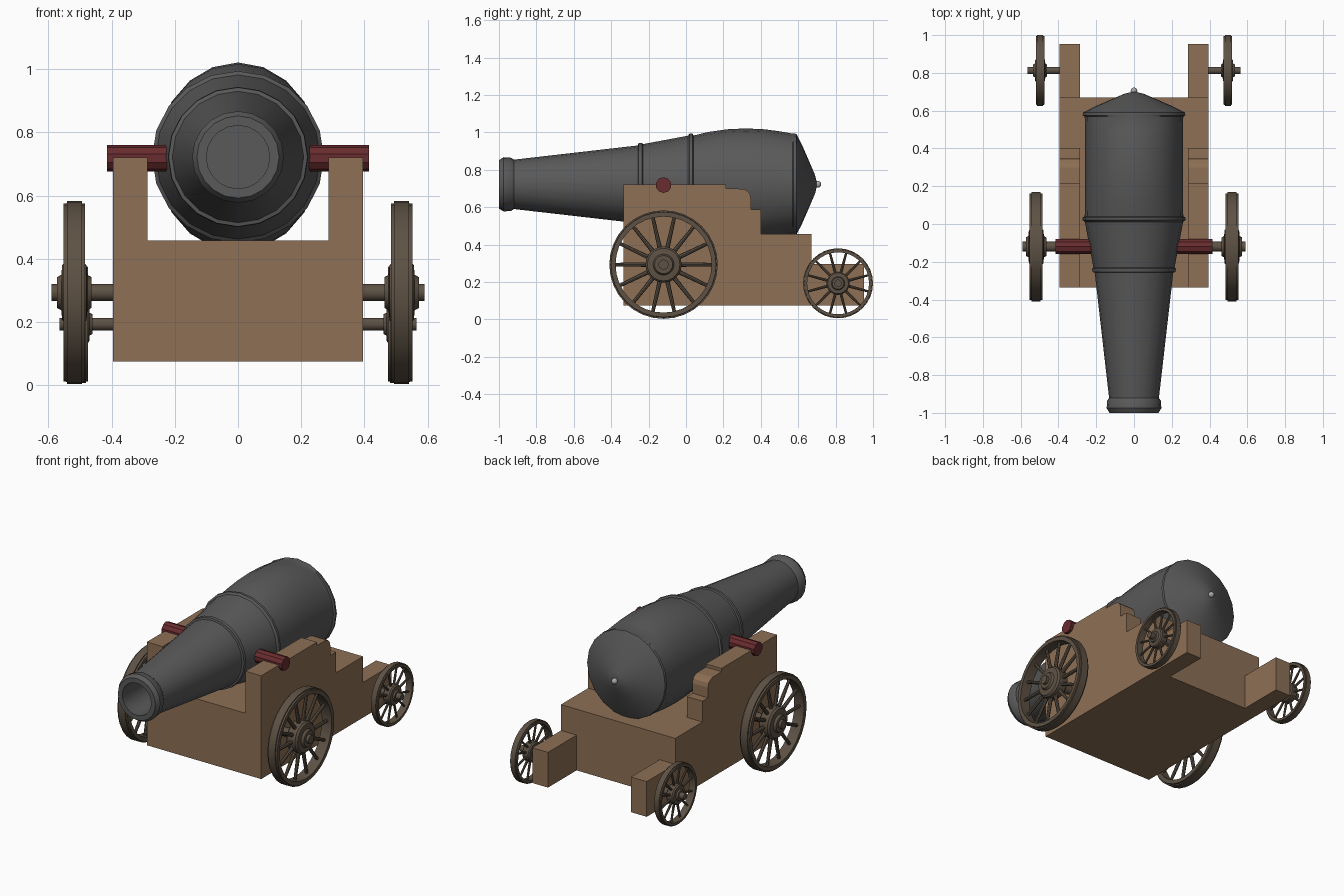
import bpy, bmesh
from math import sin, cos, pi, radians
from mathutils import Matrix, Vector

if "Cube" in bpy.data.objects:
    bpy.data.objects.remove(bpy.data.objects["Cube"])


def material(name, rgb):
    m = bpy.data.materials.new(name)
    m.diffuse_color = (*rgb, 1)
    m.use_nodes = True
    m.node_tree.nodes["Principled BSDF"].inputs["Base Color"].default_value = m.diffuse_color
    return m


IRON = material("dark_iron", (0.1, 0.1, 0.1))
WOOD = material("carriage_wood", (0.27, 0.16, 0.09))
WHEEL = material("wheel_wood", (0.11, 0.083, 0.058))
RED = material("dark_red", (0.14, 0.025, 0.028))


def finish(bm, name, mat, smooth=True):
    bmesh.ops.remove_doubles(bm, verts=bm.verts, dist=1e-5)
    bmesh.ops.recalc_face_normals(bm, faces=bm.faces)
    me = bpy.data.meshes.new(name)
    bm.to_mesh(me)
    bm.free()
    ob = bpy.data.objects.new(name, me)
    bpy.context.collection.objects.link(ob)
    me.materials.append(mat)
    if smooth:
        bpy.ops.object.select_all(action='DESELECT')
        ob.select_set(True)
        bpy.context.view_layer.objects.active = ob
        bpy.ops.object.shade_smooth_by_angle(angle=radians(30))
    return ob


def lathe(bm, profile, sides, axis, center=(0, 0, 0), closed=False):
    """Turn (position along axis, radius) points around the x or y axis."""
    rings = []
    for a, r in profile:
        ring = []
        for i in range(sides):
            t = 2 * pi * i / sides
            p = (a, r * sin(t), r * cos(t)) if axis == 'x' else (r * sin(t), a, r * cos(t))
            ring.append(bm.verts.new(Vector(p) + Vector(center)))
        rings.append(ring)
    pairs = list(zip(rings, rings[1:])) + ([(rings[-1], rings[0])] if closed else [])
    for r0, r1 in pairs:
        for i in range(sides):
            j = (i + 1) % sides
            bm.faces.new((r0[i], r0[j], r1[j], r1[i]))


def extrude_x(name, outline, x0, x1):
    """Extrude a (y, z) outline along x."""
    bm = bmesh.new()
    a = [bm.verts.new((x0, y, z)) for y, z in outline]
    b = [bm.verts.new((x1, y, z)) for y, z in outline]
    bm.faces.new(a)
    bm.faces.new(b[::-1])
    for i in range(len(a)):
        j = (i + 1) % len(a)
        bm.faces.new((a[i], a[j], b[j], b[i]))
    return finish(bm, name, WOOD, False)


# Barrel: bore, muzzle collar, taper, two rings, breech and rear cone
bm = bmesh.new()
lathe(bm, [(-0.78, 0), (-0.78, 0.1), (-1, 0.1), (-1, 0.13), (-0.975, 0.145), (-0.935, 0.142),
           (-0.92, 0.132), (-0.257, 0.208), (-0.254, 0.22), (-0.235, 0.222), (-0.23, 0.215),
           (0.01, 0.26), (0.02, 0.272), (0.035, 0.272), (0.04, 0.261), (0.12, 0.259),
           (0.22, 0.259), (0.32, 0.259), (0.42, 0.259), (0.5, 0.259), (0.57, 0.261),
           (0.575, 0.272), (0.59, 0.27), (0.62, 0.212), (0.66, 0.12), (0.69, 0.05), (0.702, 0)],
      20, 'y', (0, 0, 0.722))
# the breech swells vertically only
for v in bm.verts:
    if 0.04 < v.co.y < 0.57:
        k = 1 + 0.155 * max(0, 1 - ((v.co.y - 0.32) / 0.29) ** 2)
        v.co.z = 0.722 + (v.co.z - 0.722) * k
finish(bm, "barrel", IRON)

# Small knob on the rear
bm = bmesh.new()
bmesh.ops.create_uvsphere(bm, u_segments=12, v_segments=8, radius=0.018,
                          matrix=Matrix.Translation((0, 0.705, 0.722)))
finish(bm, "breech_knob", material("light_iron", (0.4, 0.4, 0.4)))

# Trunnion bar through the barrel
bm = bmesh.new()
lathe(bm, [(-0.415, 0), (-0.415, 0.042), (0.415, 0.042), (0.415, 0)], 10, 'x', (0, -0.12, 0.718))
finish(bm, "trunnion", RED)

# Carriage: stepped cheeks and bed
cheek = [(-0.335, 0.075), (-0.335, 0.72), (0.215, 0.72), (0.215, 0.7), (0.3, 0.698),
         (0.325, 0.69), (0.34, 0.675), (0.347, 0.65), (0.347, 0.587), (0.402, 0.587),
         (0.402, 0.457), (0.67, 0.457), (0.67, 0.295), (0.952, 0.295), (0.952, 0.075)]
for side, s in (("right", 1), ("left", -1)):
    extrude_x("cheek_" + side, cheek, 0.287 * s, 0.395 * s)
extrude_x("bed", [(-0.335, 0.075), (-0.335, 0.457), (0.67, 0.457), (0.67, 0.075)], -0.287, 0.287)


def wheel(name, c, R, half, hub, hub_half, spokes, s, axle_r, axle_end):
    # rim with a raised tread band
    bm = bmesh.new()
    lathe(bm, [(-half, R * 0.885), (-half, R * 0.97), (-half * 0.7, R * 0.975), (-half * 0.7, R),
               (half * 0.7, R), (half * 0.7, R * 0.975), (half, R * 0.97), (half, R * 0.885)],
          32, 'x', c, True)
    finish(bm, name + "_rim", WHEEL)
    # stepped hub
    bm = bmesh.new()
    h = hub_half
    lathe(bm, [(-h, 0), (-h, hub * 0.5), (-h * 0.75, hub * 0.58), (-h * 0.7, hub * 0.9),
               (-h * 0.5, hub), (h * 0.5, hub), (h * 0.7, hub * 0.9), (h * 0.75, hub * 0.58),
               (h, hub * 0.5), (h, 0)], 20, 'x', c)
    finish(bm, name + "_hub", WHEEL)
    # spokes
    bm = bmesh.new()
    r0, r1 = hub * 0.85, R * 0.91
    for i in range(spokes):
        m = (Matrix.Translation(c) @ Matrix.Rotation(2 * pi * (i + 0.5) / spokes, 4, 'X')
             @ Matrix.Translation((0, 0, (r0 + r1) / 2)))
        bmesh.ops.create_cone(bm, cap_ends=True, segments=8, radius1=R * 0.042,
                              radius2=R * 0.032, depth=r1 - r0, matrix=m)
    finish(bm, name + "_spokes", WHEEL)
    # axle stub
    bm = bmesh.new()
    lathe(bm, [(0.38 * s, 0), (0.38 * s, axle_r), (axle_end * s, axle_r), (axle_end * s, 0)],
          14, 'x', (0, c[1], c[2]))
    finish(bm, name + "_axle", WHEEL)


# Four wheels
for side, s in (("right", 1), ("left", -1)):
    wheel("front_wheel_" + side, (0.518 * s, -0.12, 0.293), 0.29, 0.034, 0.097, 0.055, 14, s, 0.027, 0.59)
    wheel("rear_wheel_" + side, (0.497 * s, 0.813, 0.193), 0.187, 0.022, 0.062, 0.037, 12, s, 0.02, 0.565)
